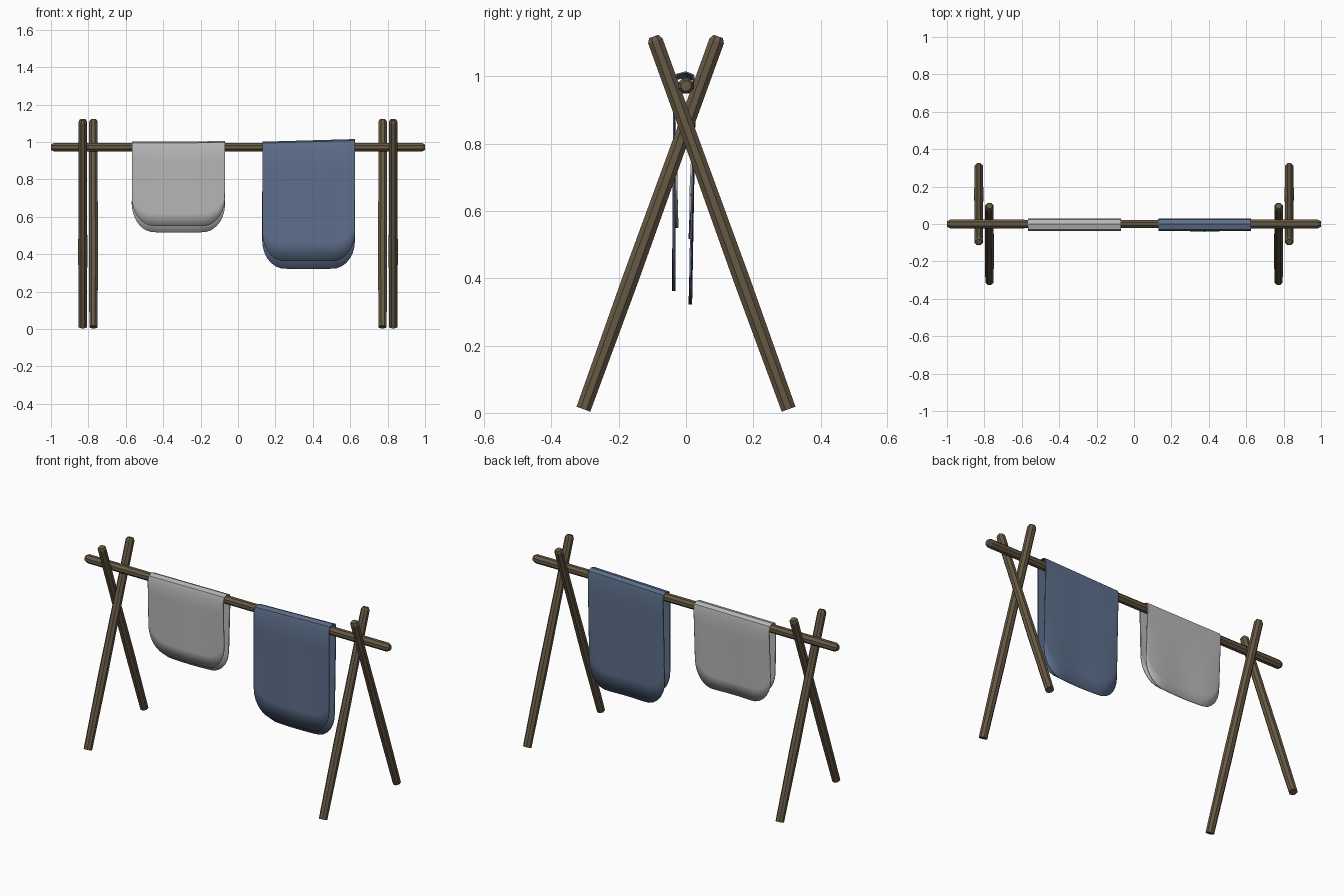
import bpy, math
from mathutils import Vector

if "Cube" in bpy.data.objects:
    bpy.data.objects.remove(bpy.data.objects["Cube"])


def material(name, color):
    m = bpy.data.materials.new(name)
    m.diffuse_color = (*color, 1)
    m.use_nodes = True
    m.node_tree.nodes["Principled BSDF"].inputs["Base Color"].default_value = m.diffuse_color
    return m


wood = material("wood", (0.135, 0.10, 0.058))
blue = material("blue_cloth", (0.11, 0.16, 0.26))
grey = material("grey_cloth", (0.48, 0.48, 0.48))


def make_object(name, verts, faces, mat):
    me = bpy.data.meshes.new(name)
    me.from_pydata(verts, [], faces)
    me.materials.append(mat)
    ob = bpy.data.objects.new(name, me)
    bpy.context.collection.objects.link(ob)
    return ob


def pole(name, start, end, rings, sides=8):
    """Faceted pole; rings are (distance along the axis 0..1, radius)."""
    a, b = Vector(start), Vector(end)
    axis = (b - a).normalized()
    side = Vector((0, 1, 0)) if abs(axis.x) > 0.9 else Vector((1, 0, 0))
    up = axis.cross(side)
    verts, faces = [], []
    for t, r in rings:
        for i in range(sides):
            w = math.tau * (i + 0.5) / sides
            verts.append(a.lerp(b, t) + r * (math.cos(w) * side + math.sin(w) * up))
    for k in range(len(rings) - 1):
        for i in range(sides):
            j = (i + 1) % sides
            faces.append((k * sides + i, k * sides + j,
                          (k + 1) * sides + j, (k + 1) * sides + i))
    faces.append(tuple(reversed(range(sides))))
    faces.append(tuple((len(rings) - 1) * sides + i for i in range(sides)))
    return make_object(name, verts, faces, wood)


# Crossbar with chamfered ends
pole("crossbar", (-1, 0, 0.972), (1, 0, 0.972),
     [(0, 0.016), (0.008, 0.025), (0.5, 0.024), (0.992, 0.025), (1, 0.016)])

# Two pairs of crossed legs, chamfered only at the top
leg_rings = [(0, 0.0235), (0.35, 0.0265), (0.7, 0.0245), (0.988, 0.0245), (1, 0.016)]
for side, s in (("left", -1), ("right", 1)):
    pole(f"front_leg_{side}", (s * 0.773, -0.305, 0.011), (s * 0.773, 0.096, 1.119), leg_rings)
    pole(f"back_leg_{side}", (s * 0.83, 0.305, 0.011), (s * 0.83, -0.096, 1.119), leg_rings)


def towel(name, x0, x1, front_z, back_z, front_y, back_y, tilt, radius, mat):
    """Cloth folded over the bar, with rounded lower corners."""
    n, rows, mid = 20, 6, (x0 + x1) / 2
    fold = [(-0.036, 0.962), (-0.028, 0.992), (0.0, 0.999), (0.022, 0.99), (0.027, 0.962)]
    verts, faces = [], []
    for i in range(n + 1):
        # columns crowd toward the edges so the corners stay round
        x = mid - (x1 - x0) / 2 * math.cos(math.pi * i / n)
        d = max(0, radius - min(x - x0, x1 - x))
        lift = radius * 1.25 * (1 - math.sqrt(max(0, 1 - (d / radius) ** 2)))
        rise = tilt * (x - x0) / (x1 - x0)
        wave = 0.003 * math.sin((x - x0) * 19)
        column = []
        for k in range(rows):
            t = 1 - k / rows
            column.append((fold[0][0] + (front_y - fold[0][0]) * t + wave * t,
                           fold[0][1] + (front_z + lift - fold[0][1]) * t))
        column += [(y, z + rise) for y, z in fold]
        for k in range(1, rows + 1):
            t = k / rows
            column.append((fold[-1][0] + (back_y - fold[-1][0]) * t + wave * t,
                           fold[-1][1] + (back_z + lift - fold[-1][1]) * t))
        verts += [(x, y, z) for y, z in column]
    m = 2 * rows + len(fold)
    for i in range(n):
        for k in range(m - 1):
            a = i * m + k
            faces.append((a, a + m, a + m + 1, a + 1))
    ob = make_object(name, verts, faces, mat)
    sol = ob.modifiers.new("thickness", 'SOLIDIFY')
    sol.thickness, sol.offset = 0.005, 0
    for p in ob.data.polygons:
        p.use_smooth = True
    bpy.context.view_layer.objects.active = ob
    ob.select_set(True)
    bpy.ops.object.shade_smooth_by_angle(angle=math.radians(30))
    ob.select_set(False)


# Draped towels
towel("grey_towel", -0.567, -0.07, 0.55, 0.517, -0.028, 0.013, 0.003, 0.12, grey)
towel("blue_towel", 0.13, 0.625, 0.363, 0.322, -0.036, 0.013, 0.014, 0.12, blue)
